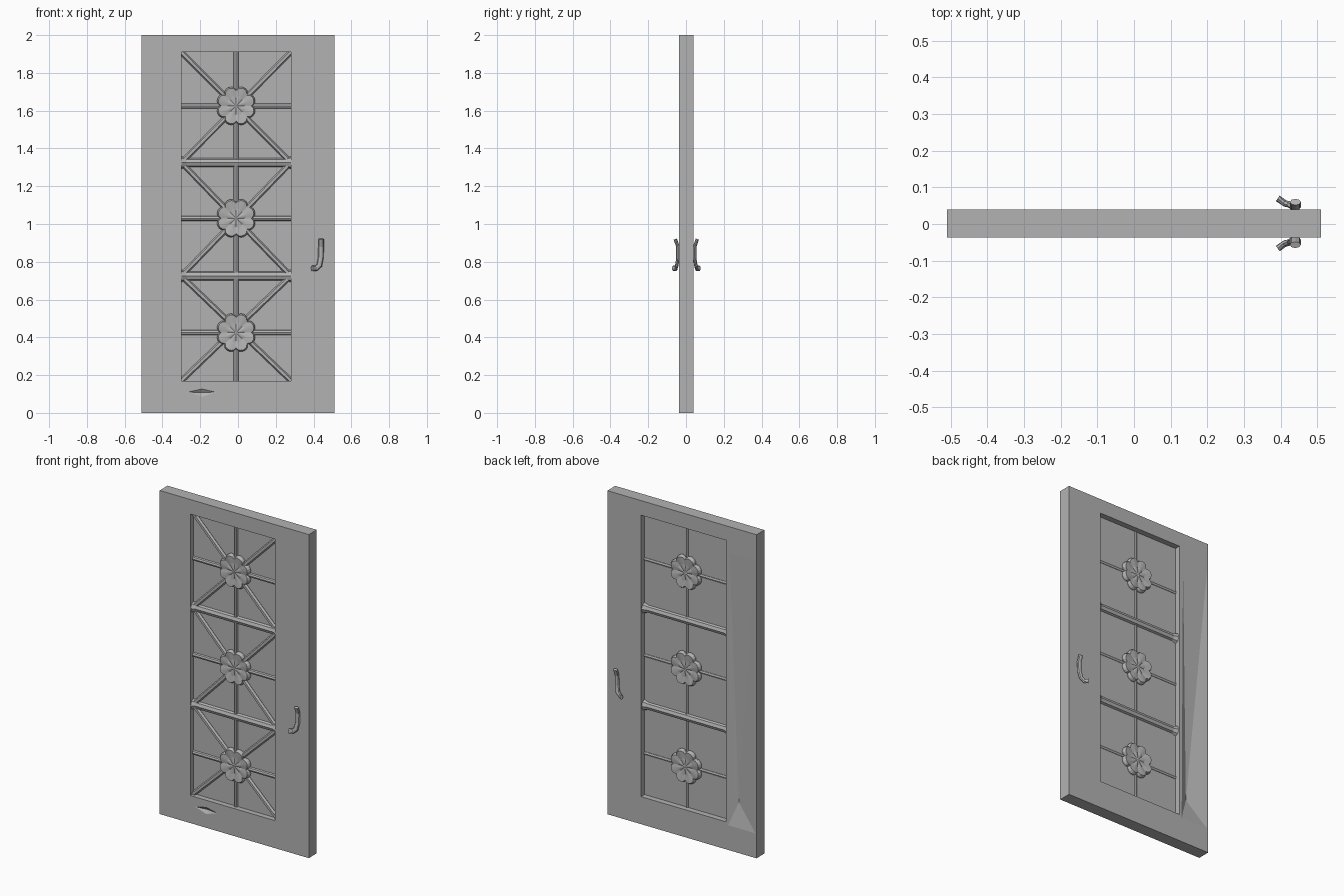
import bpy, bmesh, math
from mathutils import Vector

if "Cube" in bpy.data.objects:
    bpy.data.objects.remove(bpy.data.objects["Cube"])

grey = bpy.data.materials.new("plain_grey")
grey.use_nodes = True
grey.diffuse_color = (0.45, 0.45, 0.45, 1)
grey.node_tree.nodes["Principled BSDF"].inputs["Base Color"].default_value = grey.diffuse_color

FRONT, BACK = -0.037, 0.04
LEFT, RIGHT, LOW, HIGH = -0.30, 0.28, 0.17, 1.91
MID_X = (LEFT + RIGHT) / 2


def add_object(name, bm):
    bmesh.ops.recalc_face_normals(bm, faces=bm.faces)
    mesh = bpy.data.meshes.new(name)
    bm.to_mesh(mesh)
    bm.free()
    mesh.materials.append(grey)
    obj = bpy.data.objects.new(name, mesh)
    bpy.context.collection.objects.link(obj)
    return obj


def box(name, lo, hi):
    bm = bmesh.new()
    bmesh.ops.create_cube(bm, size=1)
    lo, hi = Vector(lo), Vector(hi)
    for v in bm.verts:
        v.co = (lo + hi) / 2 + v.co * (hi - lo)
    return add_object(name, bm)


def rod(name, a, b, r1, r2=None, sides=6):
    a, b = Vector(a), Vector(b)
    bm = bmesh.new()
    bmesh.ops.create_cone(bm, cap_ends=True, segments=sides, radius1=r1,
                          radius2=r2 or r1, depth=(b - a).length)
    turn = (b - a).to_track_quat("Z", "Y")
    for v in bm.verts:
        v.co = (a + b) / 2 + turn @ v.co
    return add_object(name, bm)


def dent(name, outline, surface, apex):
    """Pyramid cutter: an outline just above the surface, sunk to one point."""
    bm = bmesh.new()
    rim = [bm.verts.new((x, surface, z)) for x, z in outline]
    tip = bm.verts.new(apex)
    bm.faces.new(rim)
    for i, v in enumerate(rim):
        bm.faces.new((v, rim[i - 1], tip))
    return add_object(name, bm)


def cut(target, cutter):
    mod = target.modifiers.new("cut", "BOOLEAN")
    mod.operation, mod.object, mod.solver = "DIFFERENCE", cutter, "EXACT"
    bpy.context.view_layer.update()
    graph = bpy.context.evaluated_depsgraph_get()
    mesh = bpy.data.meshes.new_from_object(target.evaluated_get(graph))
    target.modifiers.clear()
    target.data = mesh
    bpy.data.objects.remove(cutter)


# Door slab with window opening and its dented spots
door = box("door_frame", (-0.51, FRONT, 0), (0.51, BACK, 2))
cut(door, box("opening", (LEFT, -1, LOW), (RIGHT, 1, HIGH)))
cut(door, dent("back_dent", [(-0.325, 1.86), (-0.505, 1.86), (-0.505, 0.15), (-0.315, 0.15)],
               BACK + 0.0005, (-0.37, 0.012, 0.30)))
cut(door, dent("front_dent", [(-0.27, 0.11), (-0.19, 0.127), (-0.115, 0.11), (-0.19, 0.084)],
               FRONT - 0.0005, (-0.19, FRONT + 0.014, 0.108)))

# Window pane
box("window_pane", (LEFT - 0.005, -0.004, LOW - 0.005), (RIGHT + 0.005, 0.005, HIGH + 0.005))


def rosette(name, z):
    """Eight-lobed flower with creased petals, on both sides of the pane."""
    bm = bmesh.new()
    count = 48
    rings = []
    for side in (-1, 1):
        layers = []
        for scale, depth in ((1.0, 0.014), (0.93, 0.025), (0.5, 0.020)):
            ring = []
            for i in range(count):
                a = math.tau * i / count
                lobe = abs(math.sin(4 * a))
                r = scale * (0.086 + 0.02 * lobe ** 0.6)
                y = side * (depth + 0.005 * lobe * (scale < 1))
                ring.append(bm.verts.new((MID_X + r * math.cos(a), y, z + r * math.sin(a))))
            layers.append(ring)
        centre = bm.verts.new((MID_X, side * 0.024, z))
        for i in range(count):
            for a, b in zip(layers, layers[1:]):
                bm.faces.new((a[i - 1], a[i], b[i], b[i - 1]))
            bm.faces.new((layers[-1][i - 1], layers[-1][i], centre))
        rings.append(layers[0])
    for i in range(count):
        bm.faces.new((rings[0][i - 1], rings[0][i], rings[1][i], rings[1][i - 1]))
    add_object(name, bm)


# Three lattice panels, each with crossed bars and a rosette
dividers = (0.725, 1.325)
edges = (LOW, *dividers, HIGH)
for name, low, high, z in zip(("lower", "middle", "upper"), edges, edges[1:], (0.425, 1.03, 1.625)):
    rod(name + "_cross_bar", (LEFT, -0.003, z), (RIGHT, -0.003, z), 0.014, sides=8)
    rod(name + "_upright_bar", (MID_X, -0.003, low), (MID_X, -0.003, high), 0.014, sides=8)
    rod(name + "_diagonal_bar_a", (LEFT, -0.008, low), (RIGHT, -0.008, high), 0.014)
    rod(name + "_diagonal_bar_b", (LEFT, -0.008, high), (RIGHT, -0.008, low), 0.014)
    rosette(name + "_rosette", z)

# Heavy dividers with flared ends
for name, z in zip(("lower", "upper"), dividers):
    rod(name + "_divider", (LEFT, 0, z), (RIGHT, 0, z), 0.025, sides=8)
    for end, x, step in (("right", LEFT, 0.03), ("left", RIGHT, -0.03)):
        rod(f"{name}_divider_{end}_flare", (x, 0, z), (x + step, 0, z), 0.035, 0.024, sides=8)


def handle(name, flip):
    """Bent lever swept along a short path, mirrored for the back."""
    path = [(0.44, 0.060, 0.92), (0.44, 0.046, 0.88), (0.438, 0.046, 0.82),
            (0.43, 0.052, 0.78), (0.412, 0.056, 0.765), (0.392, 0.070, 0.765)]
    points = [Vector((x, y if flip > 0 else FRONT + BACK - y, z)) for x, y, z in path]
    bm = bmesh.new()
    rings = []
    for i, p in enumerate(points):
        along = (points[min(i + 1, len(points) - 1)] - points[max(i - 1, 0)]).normalized()
        across = Vector((0, 1, 0)).cross(along).normalized()
        up = along.cross(across)
        rings.append([bm.verts.new(p + across * 0.015 * math.cos(a) + up * 0.009 * math.sin(a))
                      for a in (math.tau * k / 8 for k in range(8))])
    for a, b in zip(rings, rings[1:]):
        for k in range(8):
            bm.faces.new((a[k - 1], a[k], b[k], b[k - 1]))
    bm.faces.new(rings[0])
    bm.faces.new(rings[-1])
    add_object(name, bm)


handle("front_handle", -1)
handle("back_handle", 1)
